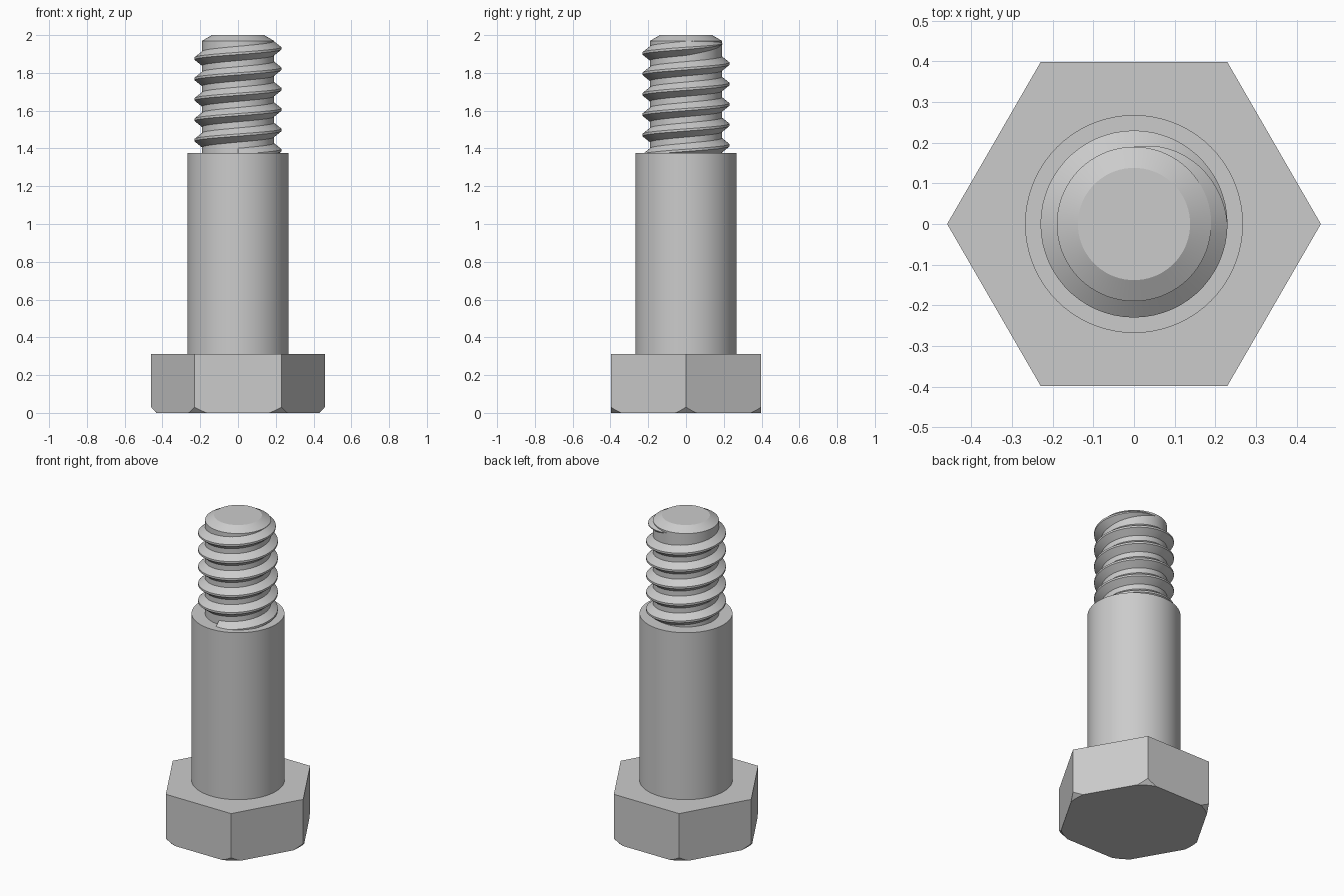
import bpy, bmesh, math

cube = bpy.data.objects.get("Cube")
if cube:
    bpy.data.objects.remove(cube)

steel = bpy.data.materials.new("plain_steel_grey")
steel.use_nodes = True
GREY = (0.6, 0.6, 0.6, 1.0)
steel.diffuse_color = GREY
steel.node_tree.nodes["Principled BSDF"].inputs["Base Color"].default_value = GREY


def polar(radius, angle, z):
    return (radius * math.cos(angle), radius * math.sin(angle), z)


def finish(name, bm):
    """Weld, orient and shade a mesh, then link it as a named object."""
    bmesh.ops.remove_doubles(bm, verts=bm.verts, dist=0.0001)
    bmesh.ops.recalc_face_normals(bm, faces=bm.faces)
    mesh = bpy.data.meshes.new(name)
    bm.to_mesh(mesh)
    bm.free()
    mesh.materials.append(steel)
    mesh.shade_smooth()
    mesh.set_sharp_from_angle(angle=math.radians(20))
    obj = bpy.data.objects.new(name, mesh)
    bpy.context.collection.objects.link(obj)
    return obj


def loft(name, rings, closed_section=False):
    """Skin equal-length loops of points and cap both ends."""
    bm = bmesh.new()
    loops = [[bm.verts.new(p) for p in ring] for ring in rings]
    count = len(loops[0])
    for low, high in zip(loops, loops[1:]):
        for i in range(count):
            j = (i + 1) % count
            bm.faces.new((low[i], low[j], high[j], high[i]))
    bm.faces.new(loops[0])
    bm.faces.new(loops[-1])
    return finish(name, bm)


def lathe(name, profile, segments=72):
    step = math.tau / segments
    return loft(name, [[polar(r, i * step, z) for i in range(segments)]
                       for r, z in profile])


# Hexagonal head, its lower corners trimmed by a cone
APOTHEM, TRIM_RADIUS, HEAD_TOP, SIDE_STEPS = 0.398, 0.432, 0.312, 24
side = math.tau / 6
bottom, trim, top = [], [], []
for i in range(6 * SIDE_STEPS):
    angle = i * side / SIDE_STEPS
    r = APOTHEM / math.cos(angle % side - side / 2) if i % SIDE_STEPS else APOTHEM / math.cos(side / 2)
    bottom.append(polar(min(r, TRIM_RADIUS), angle, 0))
    trim.append(polar(r, angle, max(0, r - TRIM_RADIUS) * 1.1))
    top.append(polar(r, angle, HEAD_TOP))
loft("hex_head", [bottom, trim, top])

# Smooth shoulder and the chamfered threaded end
SHOULDER_TOP = 1.375
lathe("shoulder", [(0.268, HEAD_TOP), (0.268, SHOULDER_TOP)])
lathe("threaded_core", [(0.19, SHOULDER_TOP), (0.19, 1.97), (0.138, 2.0)])

# Right-hand helical ridge, fading into the core at its upper end
PITCH, TURNS, STEPS = 0.108, 5.5, 60
ROOT, CREST, START_Z = 0.186, 0.23, 1.363
sections = []
total = int(TURNS * STEPS)
for i in range(total + 1):
    turn = i / STEPS
    angle = math.tau * turn - math.pi / 2
    z = START_Z + PITCH * turn
    fade = max(0.04, min(1, (TURNS - turn) * 4)) ** 0.7
    crest = ROOT + (CREST - ROOT) * fade
    base, tip = 0.041 * fade, 0.006 * fade
    sections.append([polar(r, angle, z + dz) for r, dz in
                     ((ROOT, -base), (crest, -tip), (crest, tip), (ROOT, base))])
loft("thread_ridge", sections)
